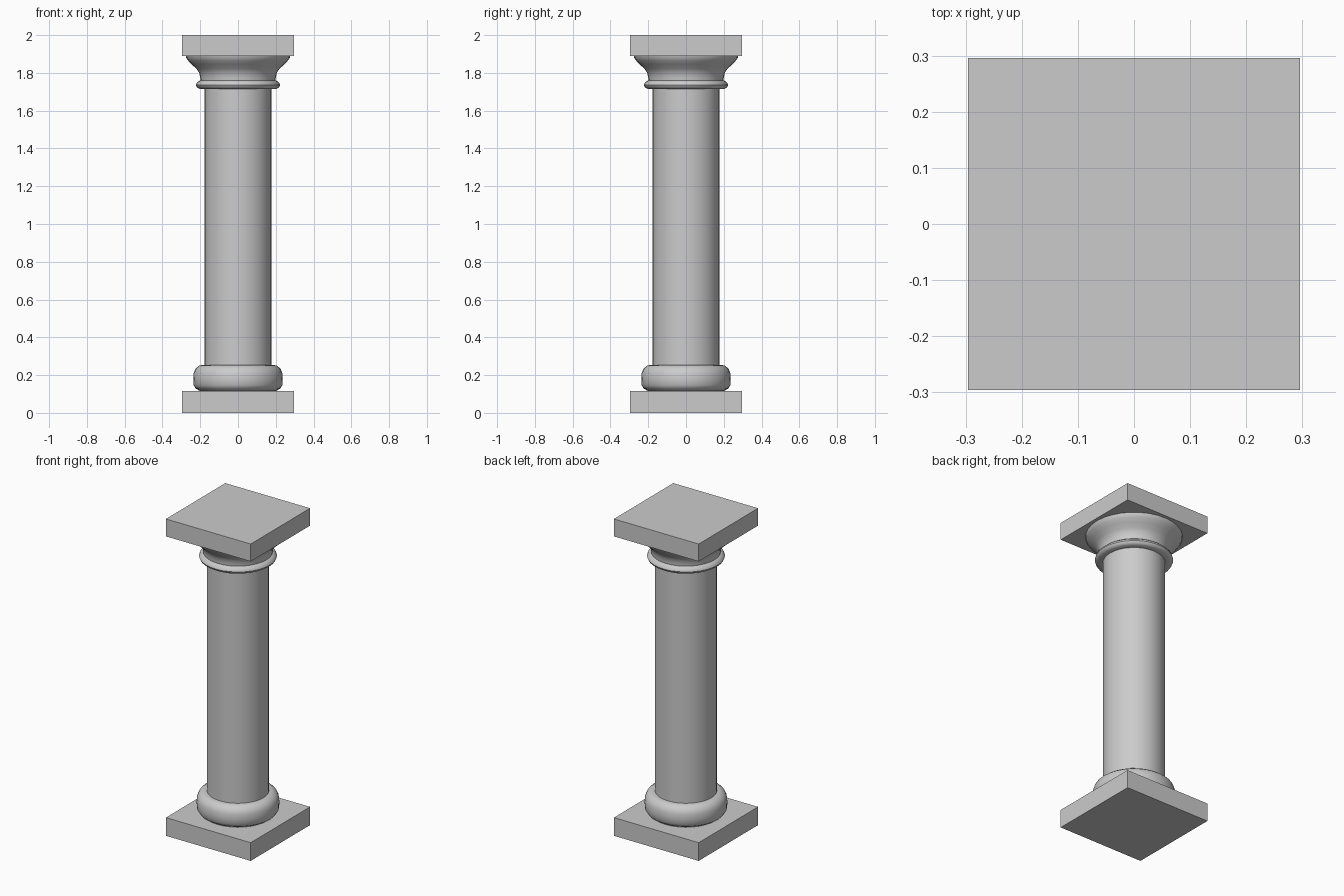
import bpy
import math

if "Cube" in bpy.data.objects:
    bpy.data.objects.remove(bpy.data.objects["Cube"])

SIDES = 32


def slab(name, z0, z1, half):
    bpy.ops.mesh.primitive_cube_add(size=1, location=(0, 0, (z0 + z1) / 2))
    ob = bpy.context.object
    ob.name = name
    ob.scale = (2 * half, 2 * half, z1 - z0)
    bpy.ops.object.transform_apply(location=False, rotation=False, scale=True)
    return ob


def lathe(name, profile):
    # Revolve (radius, z) points around z and cap both ends
    verts, faces = [], []
    for r, z in profile:
        for i in range(SIDES):
            a = 2 * math.pi * i / SIDES
            verts.append((r * math.cos(a), r * math.sin(a), z))
    for k in range(len(profile) - 1):
        for i in range(SIDES):
            j = (i + 1) % SIDES
            lo, hi = k * SIDES, (k + 1) * SIDES
            faces.append((lo + i, lo + j, hi + j, hi + i))
    faces.append(tuple(reversed(range(SIDES))))
    faces.append(tuple(range(len(verts) - SIDES, len(verts))))
    mesh = bpy.data.meshes.new(name)
    mesh.from_pydata(verts, [], faces)
    ob = bpy.data.objects.new(name, mesh)
    bpy.context.collection.objects.link(ob)
    bpy.ops.object.select_all(action='DESELECT')
    ob.select_set(True)
    bpy.context.view_layer.objects.active = ob
    bpy.ops.object.shade_smooth_by_angle(angle=math.radians(40))
    return ob


# Square slabs at foot and head
slab("plinth", 0.0, 0.115, 0.296)
slab("abacus", 1.89, 2.0, 0.296)

# Rounded base cushion
lathe("base_cushion", [(0.20, 0.10), (0.205, 0.118), (0.225, 0.13), (0.235, 0.147),
                       (0.237, 0.18), (0.235, 0.21), (0.225, 0.235),
                       (0.205, 0.25), (0.19, 0.254)])

# Plain shaft
lathe("shaft", [(0.178, 0.24), (0.178, 1.73)])

# Neck ring
lathe("neck_ring", [(0.178, 1.715), (0.205, 1.716), (0.218, 1.724), (0.223, 1.735),
                    (0.218, 1.748), (0.205, 1.758), (0.195, 1.762)])

# Flared capital
lathe("capital", [(0.198, 1.75), (0.20, 1.775), (0.205, 1.80), (0.22, 1.822),
                  (0.245, 1.845), (0.264, 1.865), (0.274, 1.88), (0.277, 1.895)])
